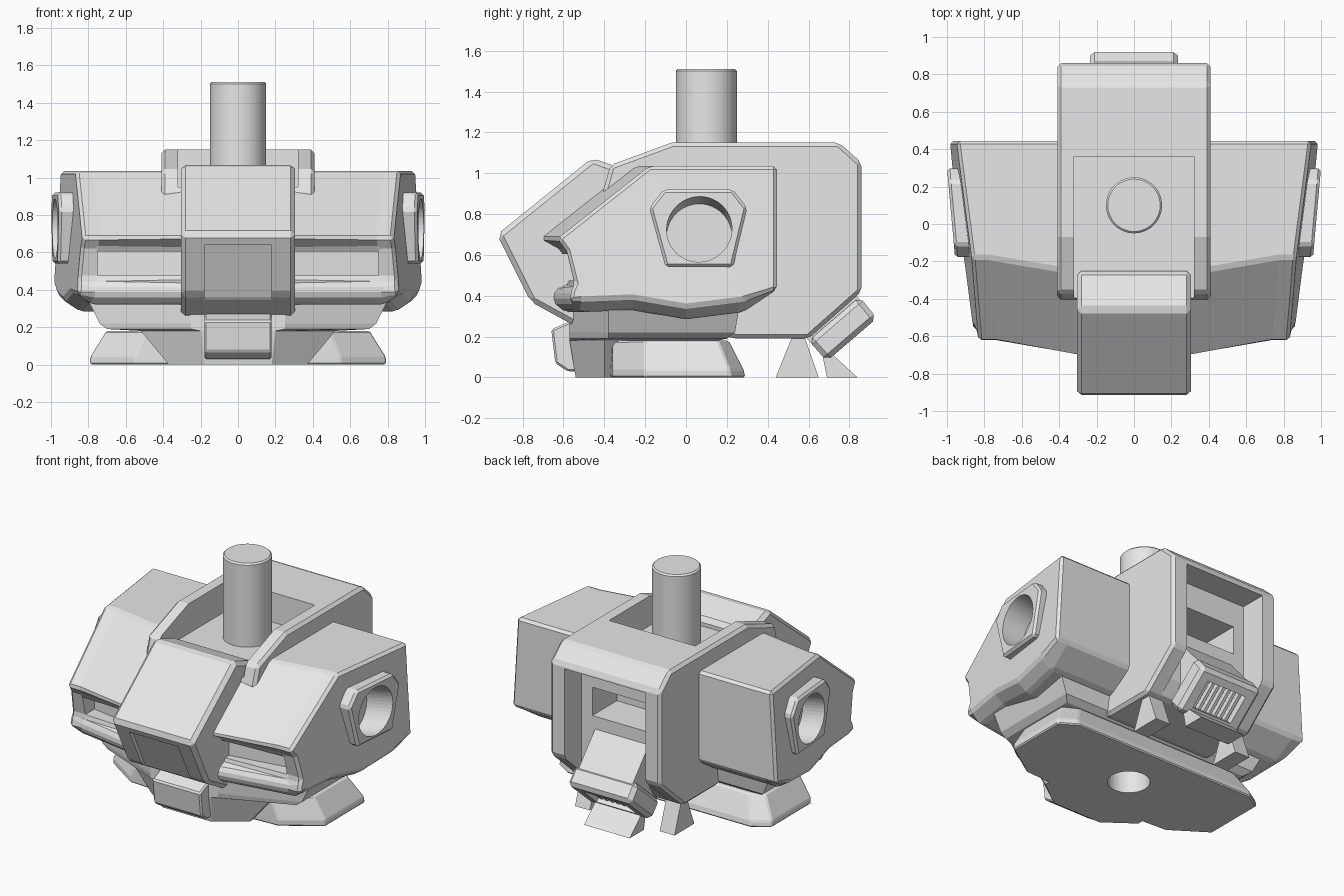
import bpy, bmesh, math

if "Cube" in bpy.data.objects:
    bpy.data.objects.remove(bpy.data.objects["Cube"])

GREY = (0.8, 0.8, 0.8, 1)
grey = bpy.data.materials.new("plain grey")
grey.use_nodes = True
grey.diffuse_color = GREY
grey.node_tree.nodes["Principled BSDF"].inputs["Base Color"].default_value = GREY


def loft(name, sections, bevel=0.0, cuts=(), mirror=False, cutter=False):
    """Join closed sections of equal length into a capped solid."""
    bm = bmesh.new()
    rings = [[bm.verts.new(p) for p in s] for s in sections]
    n = len(rings[0])
    for a, b in zip(rings, rings[1:]):
        for i in range(n):
            j = (i + 1) % n
            bm.faces.new((a[i], a[j], b[j], b[i]))
    bm.faces.new(rings[0])
    bm.faces.new(rings[-1])
    bmesh.ops.recalc_face_normals(bm, faces=bm.faces)
    mesh = bpy.data.meshes.new(name)
    bm.to_mesh(mesh)
    bm.free()
    mesh.materials.append(grey)
    ob = bpy.data.objects.new(name, mesh)
    bpy.context.collection.objects.link(ob)
    if bevel:
        m = ob.modifiers.new("chamfer", "BEVEL")
        m.width, m.segments, m.limit_method = bevel, 1, "ANGLE"
        m.angle_limit = math.radians(25)
    for c in cuts:
        m = ob.modifiers.new("cut", "BOOLEAN")
        m.operation, m.solver, m.object = "DIFFERENCE", "EXACT", c
    if mirror:
        ob.modifiers.new("mirror", "MIRROR")
    if cutter:
        ob.hide_render = True
        ob.hide_viewport = True
    return ob


def prism(name, profile, x0, x1, **kw):
    """Extrude a (y, z) profile along x."""
    return loft(name, [[(x, y, z) for y, z in profile] for x in (x0, x1)], **kw)


def box(name, x, y0, y1, z0, z1, **kw):
    return prism(name, [(y0, z0), (y1, z0), (y1, z1), (y0, z1)], -x, x, **kw)


def circle(r, n=48):
    return [(r * math.cos(2 * math.pi * i / n), r * math.sin(2 * math.pi * i / n)) for i in range(n)]


def both_sides(half):
    """Complete a half outline by reflecting it in x."""
    return half + [(-x, y) for x, y in reversed(half)]


# Neck post
neck = loft("neck_post", [[(a, b + 0.1, z) for a, b in circle(0.15)] for z in (0.85, 1.51)], bevel=0.01)
for f in neck.data.polygons:
    f.use_smooth = len(f.vertices) == 4

# Central frame with top well, rear bay and window
top_well = box("top_well_cutter", 0.32, -0.7, 0.36, 0.95, 1.4, cutter=True)
rear_bay = prism("rear_bay_cutter", [(1, 1.02), (0.68, 1.02), (0.68, 0.3), (0.55, 0.1), (1, 0.1)],
                 -0.3, 0.3, cutter=True)
window = box("window_cutter", 0.22, 0.42, 0.9, 0.66, 0.85, cutter=True)
prism("central_frame", [(-0.07, 1.15), (0.75, 1.15), (0.86, 1.05), (0.86, 0.42), (0.6, 0.19),
                        (0.25, 0.19), (-0.3, 0.3), (-0.41, 0.9), (-0.37, 1.04)],
      -0.41, 0.41, bevel=0.02, cuts=(top_well, rear_bay, window))

# Front cowl with recessed centre panel and chin
cowl_slot = prism("cowl_slot_cutter", [(-1, 0.64), (-0.867, 0.64), (-0.73, 0.36), (-0.6, 0.2), (-1, 0.2)],
                  -0.18, 0.18, cutter=True)
prism("front_cowl", [(-0.46, 1.075), (-0.925, 0.7), (-0.76, 0.37), (-0.54, 0.25),
                     (-0.25, 0.25), (-0.25, 1.0)], -0.305, 0.305, bevel=0.025, cuts=(cowl_slot,))
prism("chin_block", [(-0.66, 0.235), (-0.64, 0.07), (-0.58, 0.03), (-0.4, 0.03), (-0.4, 0.3), (-0.58, 0.27)],
      -0.18, 0.18, bevel=0.01)

# Chest pods, their front slots and side sockets
POD = [(0.445, 1.035), (0.445, 0.43), (0.28, 0.32), (0, 0.285), (-0.35, 0.33), (-0.6, 0.32),
       (-0.66, 0.37), (-0.65, 0.43), (-0.57, 0.46), (-0.61, 0.62), (-0.72, 0.68), (-0.27, 1.035)]
STRIP = (0.46, 0.62)  # heights of the sunken front strip, which fades out sideways


def pod_section(inset, lift):
    """Outer pod outline, moved inwards by inset, with its underside raised by lift."""
    ring = []
    for y, z in POD:
        if y < -0.2:
            y += 0.025 if z in STRIP else 0.09
        x = 0.98 + 0.13 * (y - 0.44) - 0.06 * (z - 0.5) - inset
        ring.append((x, y, z + lift if z < 0.34 else z))
    return ring


slot = loft("pod_slot_cutter", [[(x, y + 0.17 * (x - 0.3), z) for y, z in
            ((-0.8, 0.475), (-0.53, 0.475), (-0.53, 0.605), (-0.8, 0.605))] for x in (0.2, 0.75)], cutter=True)
socket = loft("socket_cutter", [[(x, a + 0.065, b + h) for a, b in circle(0.16)]
                                for x, h in ((0.8, 0.69), (1.1, 0.75))], cutter=True)
loft("chest_pods", [[(0.25, y, z) for y, z in POD], pod_section(0.09, 0), pod_section(0, 0.06)],
     bevel=0.025, cuts=(slot, socket, top_well), mirror=True)
HEX = [(-0.11, 0.92), (0.23, 0.92), (0.3, 0.83), (0.23, 0.54), (-0.1, 0.54), (-0.18, 0.83)]
loft("socket_plates", [[(0.85, y, z) for y, z in HEX],
                       [(1.0 + 0.09 * (y - 0.3), y, z) for y, z in HEX]],
     bevel=0.015, cuts=(socket,), mirror=True)

# Waist and base plate with a round mounting hole
mount = loft("mount_cutter", [[(a, b - 0.05, z) for a, b in circle(0.13)] for z in (-0.1, 0.25)], cutter=True)
waist = [(0, 0.18, -0.54, 0.37, -0.4, 0.1), (0.18, 0.2, -0.57, 0.52, -0.4, 0.15),
         (0.19, 0.25, -0.57, 0.7, -0.38, 0.2), (0.22, 0.25, -0.57, 0.74, -0.38, 0.24),
         (0.34, 0.25, -0.57, 0.8, -0.38, 0.26)]
loft("waist", [[(x, y, z) for x, y in both_sides([(a, f), (b, s), (b, r)])] for z, a, f, b, s, r in waist],
     cuts=(mount,))
FOOT = both_sides([(0.36, -0.37), (0.55, -0.36), (0.79, -0.2), (0.79, 0.22), (0.68, 0.29)])
loft("base_plate", [[(x * k, y * (r if y > 0 else 1), z) for x, y in FOOT]
                    for z, k, r in ((0, 1, 1), (0.04, 1, 0.97), (0.18, 0.89, 0.72))], bevel=0.008, cuts=(mount,))

# Rear vent: duct, rim and grille
vent = prism("vent_cutter", [(0.688, 0.167), (0.832, 0.293), (0.92, 0.2), (0.78, 0.075)],
             -0.15, 0.15, cutter=True)
prism("vent_duct", [(0.62, 0.16), (0.86, 0.37), (0.64, 0.62), (0.4, 0.41)], -0.2, 0.2)
prism("vent_rim", [(0.69, 0.08), (0.935, 0.29), (0.85, 0.395), (0.6, 0.18)], -0.235, 0.235,
      bevel=0.025, cuts=(vent,))
for i in range(7):
    x = (i - 3) * 0.042
    prism("vent_bar", [(0.715, 0.136), (0.859, 0.262), (0.83, 0.3), (0.686, 0.17)], x - 0.01, x + 0.01)

# Rear fins and tail flap
loft("rear_fins", [[(x, 0.44, 0), (x, 0.65, 0), (x, 0.58, 0.2), (x, 0.52, 0.2)]
                   for x in (0.26, 0.37)], mirror=True)
prism("tail_flap", [(0.69, 0), (0.84, 0), (0.71, 0.12), (0.67, 0.1)], -0.17, 0.17)
